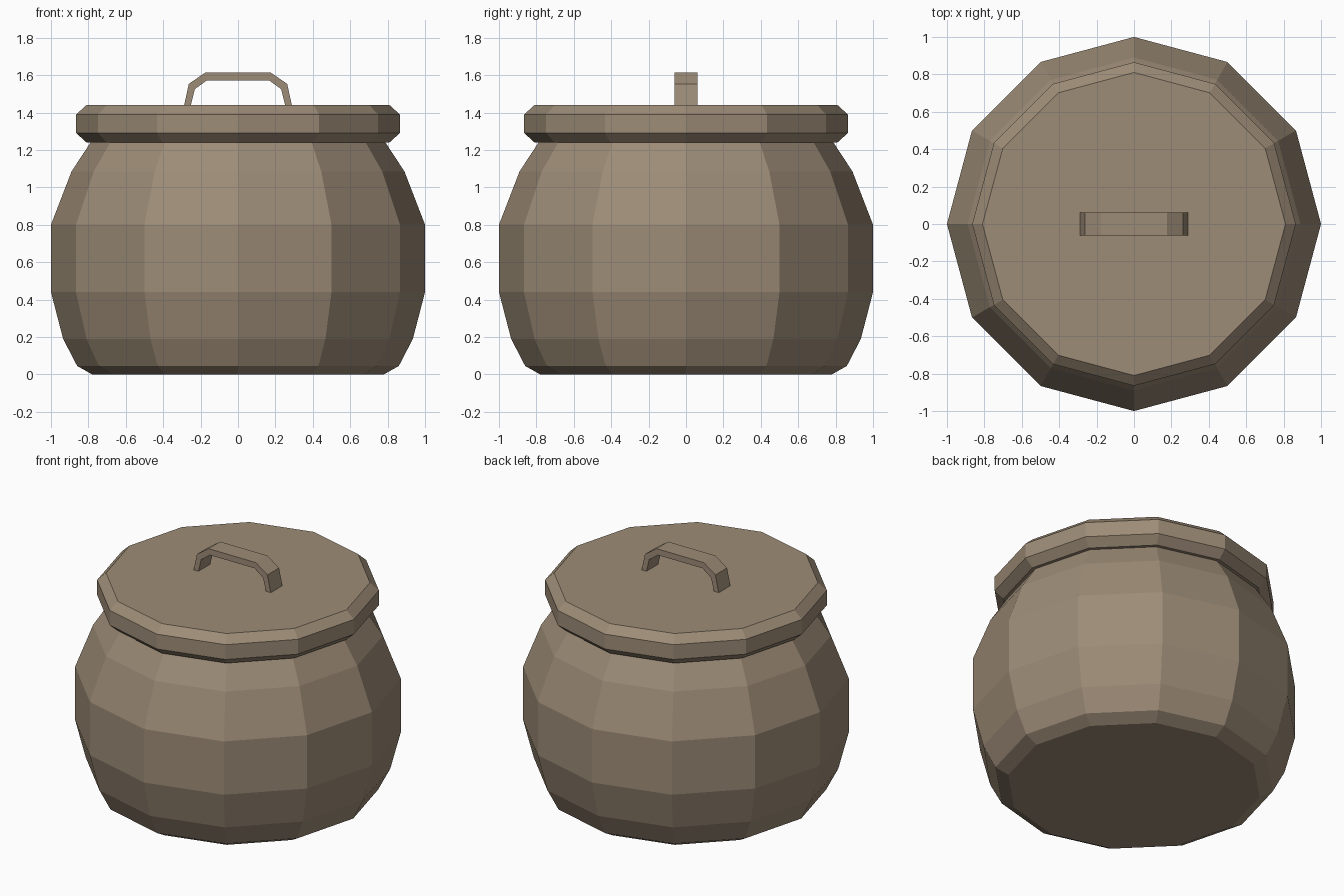
import bpy
import bmesh
from math import cos, sin, pi

if "Cube" in bpy.data.objects:
    bpy.data.objects.remove(bpy.data.objects["Cube"])

SIDES = 12

clay = bpy.data.materials.new("clay_brown")
clay.diffuse_color = (0.337, 0.262, 0.184, 1)
clay.use_nodes = True
clay.node_tree.nodes["Principled BSDF"].inputs["Base Color"].default_value = clay.diffuse_color


def finish(name, bm):
    bmesh.ops.recalc_face_normals(bm, faces=bm.faces)
    mesh = bpy.data.meshes.new(name)
    bm.to_mesh(mesh)
    bm.free()
    mesh.materials.append(clay)
    obj = bpy.data.objects.new(name, mesh)
    bpy.context.collection.objects.link(obj)
    return obj


def lathe(name, profile):
    """Closed faceted solid from (radius, z) pairs, bottom to top."""
    bm = bmesh.new()
    rings = [[bm.verts.new((r * cos(2 * pi * i / SIDES), r * sin(2 * pi * i / SIDES), z))
              for i in range(SIDES)] for r, z in profile]
    for low, high in zip(rings, rings[1:]):
        for i in range(SIDES):
            j = (i + 1) % SIDES
            bm.faces.new((low[i], low[j], high[j], high[i]))
    bm.faces.new(rings[0])
    bm.faces.new(rings[-1])
    return finish(name, bm)


# Bulging pot body
lathe("pot_body", [(0.78, 0), (0.86, 0.045), (0.935, 0.19), (1.0, 0.44),
                   (1.0, 0.80), (0.89, 1.085), (0.785, 1.245)])

# Bevelled lid
lathe("lid", [(0.81, 1.24), (0.865, 1.29), (0.865, 1.39), (0.81, 1.44)])

# Lid handle: mirrored arch of paired outer and inner points
outer = [(-0.289, 1.435), (-0.263, 1.553), (-0.176, 1.613)]
inner = [(-0.253, 1.435), (-0.231, 1.525), (-0.166, 1.572)]
outer += [(-x, z) for x, z in reversed(outer)]
inner += [(-x, z) for x, z in reversed(inner)]
bm = bmesh.new()
sections = [[bm.verts.new((x, y, z)) for (x, z), y in
             ((o, -0.062), (o, 0.062), (n, 0.062), (n, -0.062))]
            for o, n in zip(outer, inner)]
for a, b in zip(sections, sections[1:]):
    for i in range(4):
        j = (i + 1) % 4
        bm.faces.new((a[i], a[j], b[j], b[i]))
bm.faces.new(sections[0])
bm.faces.new(sections[-1])
finish("lid_handle", bm)
